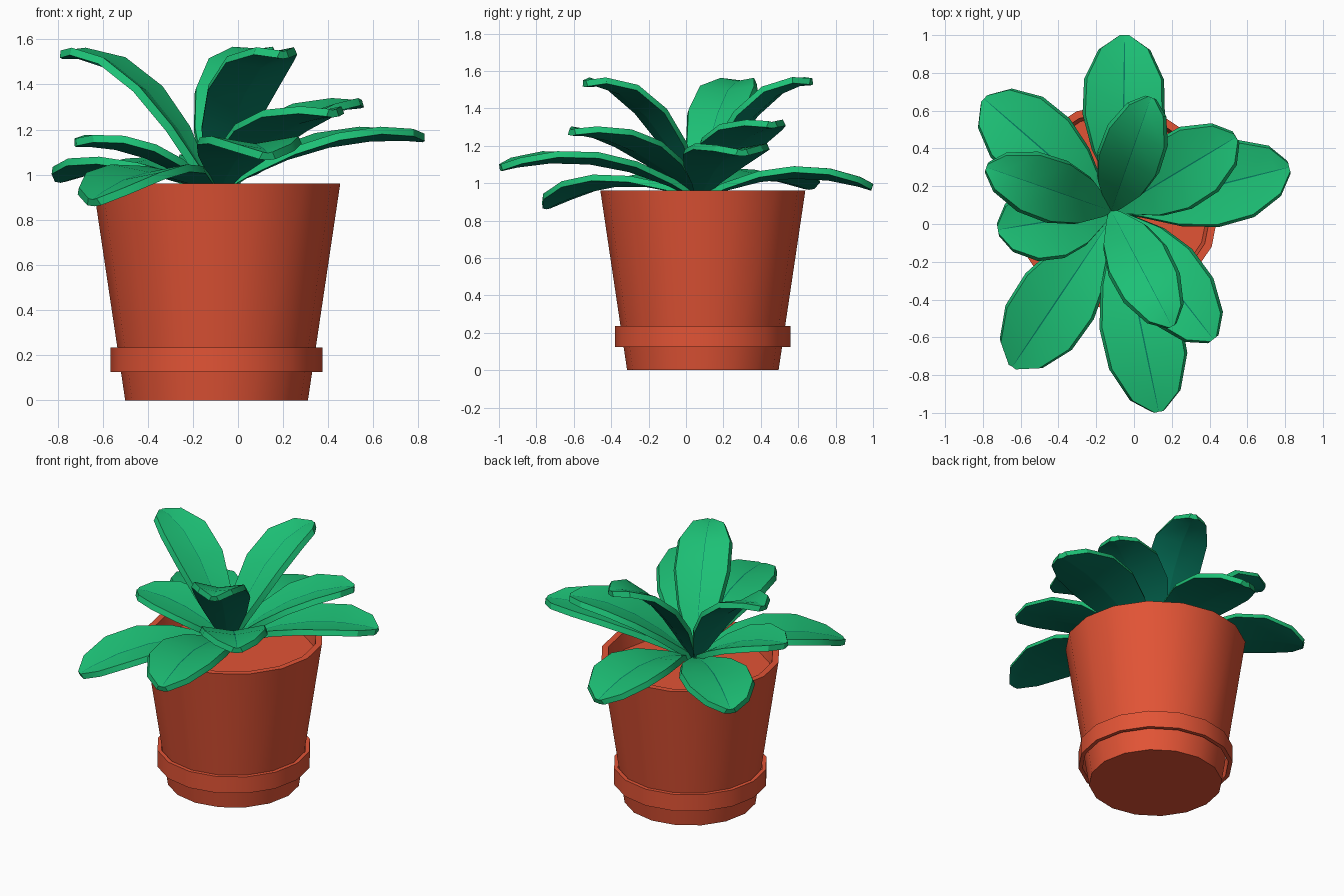
import bpy, bmesh, math
from mathutils import Vector

if "Cube" in bpy.data.objects:
    bpy.data.objects.remove(bpy.data.objects["Cube"])

CX, CY = -0.095, 0.09      # pot axis


def material(name, rgb):
    m = bpy.data.materials.new(name)
    m.diffuse_color = (*rgb, 1)
    m.use_nodes = True
    m.node_tree.nodes["Principled BSDF"].inputs["Base Color"].default_value = m.diffuse_color
    return m


TERRACOTTA = material("terracotta", (0.76, 0.088, 0.036))
LEAF = material("leaf_green", (0.012, 0.53, 0.18))
UNDER = material("leaf_underside", (0.002, 0.2, 0.12))


def finish(bm, name, mats, angle):
    bmesh.ops.recalc_face_normals(bm, faces=bm.faces)
    me = bpy.data.meshes.new(name)
    bm.to_mesh(me)
    bm.free()
    for m in mats:
        me.materials.append(m)
    me.shade_smooth()
    me.set_sharp_from_angle(angle=math.radians(angle))
    ob = bpy.data.objects.new(name, me)
    bpy.context.collection.objects.link(ob)
    return ob


def lathe(name, profile, closed, sides=16):
    """Revolve a (radius, z) profile about the pot axis."""
    bm = bmesh.new()
    rings = [[bm.verts.new((CX + r * math.cos(2 * math.pi * i / sides),
                            CY + r * math.sin(2 * math.pi * i / sides), z))
              for i in range(sides)] for r, z in profile]
    pairs = list(zip(rings, rings[1:])) + ([(rings[-1], rings[0])] if closed else [])
    for a, b in pairs:
        for i in range(sides):
            j = (i + 1) % sides
            bm.faces.new((a[i], a[j], b[j], b[i]))
    if not closed:
        bm.faces.new(rings[0])
        bm.faces.new(rings[-1])
    return finish(bm, name, [TERRACOTTA], 35)


# Pot with a thin rim and a fill level inside, plus the collar near its foot
lathe("pot", [(0.405, 0), (0.548, 0.96), (0.508, 0.96), (0.49, 0.86)], False)
lathe("collar", [(0.445, 0.125), (0.47, 0.125), (0.47, 0.235), (0.445, 0.235)], True)

# Leaf outline: position along the leaf, share of the half width
OUTLINE = [(0, .07), (.15, .33), (.35, .76), (.55, 1), (.75, .97), (.92, .62), (1, .15)]


def leaf(name, tip, zm, half, stretch, vein, base_x=-0.11, thick=0.033, flare=0.01):
    """Arched leaf from the pot centre to tip; zm is the height at 60 % reach."""
    base = Vector((base_x, 0.07, 0.92))
    out = Vector((tip[0] - base.x, tip[1] - base.y, 0))
    side = Vector((-out.y, out.x, 0)).normalized()

    def spine(t):
        # parabola through the base, the 60 % point and the tip
        z = (base.z * (t - .6) * (t - 1) / .6 + zm * t * (t - 1) / (.6 * -.4)
             + tip[2] * t * (t - .6) / .4)
        return Vector((base.x + out.x * t, base.y + out.y * t, z))

    cols = [-1, -vein, vein, 1]
    n = len(cols)
    bm = bmesh.new()
    top, bot = [], []
    for s, w in OUTLINE:
        t = s ** stretch
        tangent = spine(t + .02) - spine(t - .02)
        normal = tangent.cross(side).normalized()
        if normal.z < 0:
            normal = -normal
        pts = [spine(t) + side * (c * w * half) + normal * (abs(c) * w * half * .16)
               for c in cols]
        spread = [side * (c * flare) for c in cols]
        top.append([bm.verts.new(p - d + normal * thick / 2) for p, d in zip(pts, spread)])
        bot.append([bm.verts.new(p + d * .5 - normal * thick / 2) for p, d in zip(pts, spread)])
    for i in range(len(top) - 1):
        for k in range(n - 1):
            f = bm.faces.new((top[i][k], top[i][k + 1], top[i + 1][k + 1], top[i + 1][k]))
            f.material_index = 1 if k == 1 else 0
            f = bm.faces.new((bot[i][k], bot[i + 1][k], bot[i + 1][k + 1], bot[i][k + 1]))
            f.material_index = 1
        for k in (0, n - 1):
            bm.faces.new((top[i][k], top[i + 1][k], bot[i + 1][k], bot[i][k]))
    for i in (0, -1):
        for k in range(n - 1):
            bm.faces.new((top[i][k], top[i][k + 1], bot[i][k + 1], bot[i][k]))
    finish(bm, name, [LEAF, UNDER], 30)


# Three tiers: (tip, height at 60 %, root x)
TIERS = {
    "lower_leaf": (0.213, 1.0, .018, [
        ((-0.05, 0.995, 0.975), 1.04, -.06), ((-0.79, 0.66, 0.98), 1.03, -.11),
        ((-0.64, -0.75, 0.875), 0.99, -.09), ((0.13, -0.99, 1.08), 1.12, -.09),
        ((0.82, 0.30, 1.16), 1.145, -.11)]),
    "middle_leaf": (0.2, 1.2, .018, [
        ((0.54, 0.46, 1.31), 1.24, -.11), ((0.42, -0.61, 1.27), 1.215, -.11),
        ((-0.72, -0.03, 1.14), 1.11, -.11)]),
    "upper_leaf": (0.168, 1.35, .01, [
        ((0.09, 0.67, 1.54), 1.445, -.12), ((0.2, -0.54, 1.53), 1.455, -.12),
        ((-0.78, 0.30, 1.53), 1.45, -.12)]),
}
for name, (half, stretch, vein, leaves) in TIERS.items():
    for i, (tip, zm, root) in enumerate(leaves, 1):
        leaf(f"{name}_{i}", tip, zm, half, stretch, vein, root)
